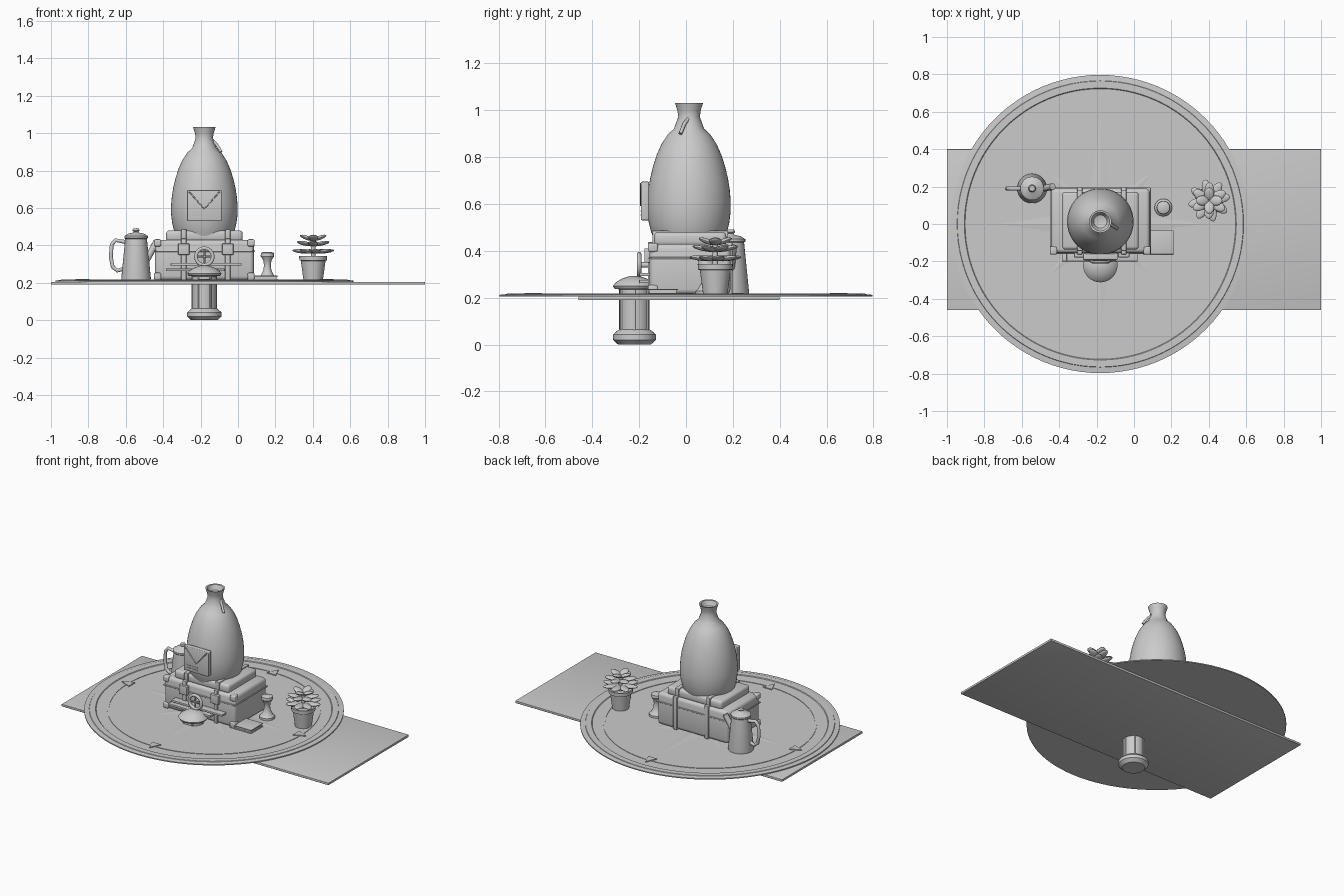
import bpy, bmesh, math
from mathutils import Vector

if "Cube" in bpy.data.objects:
    bpy.data.objects.remove(bpy.data.objects["Cube"])

clay = bpy.data.materials.new("plain_grey")
clay.use_nodes = True
GREY = (0.6, 0.6, 0.6, 1)
clay.diffuse_color = GREY
clay.node_tree.nodes["Principled BSDF"].inputs["Base Color"].default_value = GREY


def finish(name, bm, loc=(0, 0, 0), smooth=True):
    bmesh.ops.recalc_face_normals(bm, faces=bm.faces)
    mesh = bpy.data.meshes.new(name)
    bm.to_mesh(mesh)
    bm.free()
    obj = bpy.data.objects.new(name, mesh)
    bpy.context.collection.objects.link(obj)
    obj.location = loc
    mesh.materials.append(clay)
    if smooth:
        bpy.ops.object.select_all(action='DESELECT')
        obj.select_set(True)
        bpy.context.view_layer.objects.active = obj
        bpy.ops.object.shade_smooth_by_angle(angle=math.radians(35))
    return obj


def lathe(name, profile, loc, steps=48):
    """Spin (radius, height) points around the vertical axis."""
    bm = bmesh.new()
    pts = [bm.verts.new((r, 0, z)) for r, z in profile]
    edges = [bm.edges.new(pair) for pair in zip(pts, pts[1:])]
    bmesh.ops.spin(bm, geom=pts + edges, cent=(0, 0, 0), axis=(0, 0, 1),
                   angle=math.tau, steps=steps)
    bmesh.ops.remove_doubles(bm, verts=bm.verts, dist=0.0003)
    return finish(name, bm, loc)


def box(name, x, y, z, bevel=0.0):
    """Box between (low, high) limits on each axis."""
    bm = bmesh.new()
    bmesh.ops.create_cube(bm, size=1)
    for v in bm.verts:
        v.co = [lim[0] if c < 0 else lim[1] for c, lim in zip(v.co, (x, y, z))]
    if bevel:
        bmesh.ops.bevel(bm, geom=bm.edges[:], offset=bevel, segments=3,
                        profile=0.5, affect='EDGES')
    return finish(name, bm)


def tube(name, points, radius, closed=False):
    curve = bpy.data.curves.new(name, 'CURVE')
    curve.dimensions = '3D'
    curve.bevel_depth = radius
    curve.bevel_resolution = 3
    curve.use_fill_caps = True
    spline = curve.splines.new('POLY')
    spline.points.add(len(points) - 1)
    for p, co in zip(spline.points, points):
        p.co = (*co, 1)
    spline.use_cyclic_u = closed
    curve.materials.append(clay)
    obj = bpy.data.objects.new(name, curve)
    bpy.context.collection.objects.link(obj)
    return obj


def polar(r, a):
    return Vector((r * math.cos(a), r * math.sin(a), 0))


# Mat and round compass tray
CX = -0.18
box("base_mat", (-1, 1), (-0.46, 0.4), (0.19, 0.205), 0.002)
lathe("compass_tray", [(0, 0.205), (0.797, 0.205), (0.797, 0.212), (0.766, 0.215),
                       (0.764, 0.218), (0.727, 0.218), (0.723, 0.214), (0, 0.214)],
      (CX, 0, 0), 96)
lathe("compass_ring", [(0.644, 0.213), (0.644, 0.217), (0.656, 0.217), (0.656, 0.213)],
      (CX, 0, 0), 96)

# Faceted compass star with long and short points
for name, reach, width, turn in (("long_points", 0.54, 0.1, 0),
                                 ("short_points", 0.385, 0.1, math.pi / 4)):
    bm = bmesh.new()
    centre = bm.verts.new((0, 0, 0.008))
    rim = [bm.verts.new(polar(width if i % 2 else reach, turn + i * math.pi / 4))
           for i in range(8)]
    for i in range(8):
        bm.faces.new((centre, rim[i], rim[(i + 1) % 8]))
    finish("compass_" + name, bm, (CX, 0, 0.2145), False)

# Direction arrows outside the ring
for i in range(4):
    a = i * math.pi / 2
    side = polar(0.033, a + math.pi / 2)
    bm = bmesh.new()
    face = bm.faces.new([bm.verts.new(p) for p in
                         (polar(0.69, a), polar(0.615, a) + side, polar(0.615, a) - side)])
    top = bmesh.ops.extrude_face_region(bm, geom=[face])
    for v in top["geom"]:
        if isinstance(v, bmesh.types.BMVert):
            v.co.z += 0.007
    finish("direction_arrow", bm, (CX, 0, 0.213), False)

# Stacked suitcases with straps and buckles
box("suitcase", (-0.445, 0.085), (-0.155, 0.19), (0.214, 0.43), 0.022)
box("top_case", (-0.385, 0.025), (-0.137, 0.172), (0.42, 0.48), 0.018)
box("suitcase_lid_seam", (-0.45, 0.09), (-0.16, 0.195), (0.365, 0.373), 0.003)
for x in (-0.29, -0.055):
    box("suitcase_strap", (x - 0.014, x + 0.014), (-0.163, 0.198), (0.214, 0.437), 0.004)
    box("top_strap", (x - 0.014, x + 0.014), (-0.144, 0.18), (0.43, 0.486), 0.004)
    box("strap_buckle", (x - 0.03, x + 0.03), (-0.178, -0.15), (0.35, 0.41), 0.004)
for x in (-0.445, 0.055):
    for z in (0.216, 0.395):
        box("corner_guard", (x - 0.004, x + 0.034), (-0.163, -0.12), (z, z + 0.038), 0.008)
for z, left, right in ((0.262, -0.385, -0.07), (0.292, -0.36, 0.02)):
    box("front_rail", (left, right), (-0.2, -0.15), (z, z + 0.014), 0.003)

# Ring dial on the case front
dial = Vector((CX, -0.2, 0.34))
loop = [dial + Vector((0.045 * math.cos(t), 0, 0.045 * math.sin(t)))
        for t in (math.tau * i / 32 for i in range(32))]
tube("dial_ring", loop, 0.01, True)
for a in (0, math.pi / 2):
    d = Vector((math.cos(a), 0, math.sin(a))) * 0.045
    tube("dial_spoke", [dial - d, dial + d], 0.005)
tube("dial_axle", [dial, dial + Vector((0, 0.06, 0))], 0.012)

# Egg shaped sack with flared neck and tie
lathe("sack", [(0, 0.45), (0.15, 0.45), (0.162, 0.48), (0.172, 0.52), (0.178, 0.57),
               (0.178, 0.61), (0.174, 0.66), (0.166, 0.71), (0.154, 0.76),
               (0.138, 0.81), (0.118, 0.855), (0.092, 0.895), (0.064, 0.922),
               (0.056, 0.945), (0.046, 0.972), (0.05, 1.0), (0.06, 1.032),
               (0.05, 1.03), (0.035, 1.0), (0, 0.99)], (CX, 0.013, 0))
tube("tie_end", [(-0.142, 0.012, 0.968), (-0.115, -0.008, 0.94), (-0.09, -0.024, 0.9)], 0.008)

# Envelope on the sack front
box("envelope", (-0.272, -0.088), (-0.192, -0.158), (0.53, 0.695), 0.005)
tube("envelope_flap", [(-0.262, -0.192, 0.688), (CX, -0.193, 0.595), (-0.098, -0.192, 0.688)], 0.004)
for z in (0.55, 0.567):
    box("envelope_line", (-0.25, -0.17), (-0.195, -0.19), (z, z + 0.005))

# Coffee pot
POT = (-0.545, 0.19, 0)
lathe("coffee_pot", [(0, 0.214), (0.078, 0.214), (0.079, 0.225), (0.058, 0.435),
                     (0.063, 0.44), (0.063, 0.45), (0.045, 0.462), (0.018, 0.468),
                     (0.012, 0.473), (0.02, 0.48), (0.015, 0.49), (0, 0.492)], POT)
tube("pot_handle", [(-0.6, 0.19, 0.418), (-0.655, 0.19, 0.428), (-0.675, 0.19, 0.405),
                    (-0.68, 0.19, 0.34), (-0.67, 0.19, 0.285), (-0.645, 0.19, 0.265),
                    (-0.612, 0.19, 0.275)], 0.011)
tube("pot_spout", [(-0.49, 0.19, 0.32), (-0.462, 0.195, 0.37), (-0.435, 0.2, 0.42)], 0.018)

# Turned game piece and small book
lathe("game_piece", [(0, 0.214), (0.047, 0.214), (0.047, 0.228), (0.036, 0.238), (0.022, 0.265),
                     (0.018, 0.295), (0.022, 0.32), (0.036, 0.342), (0.034, 0.36),
                     (0.02, 0.366), (0, 0.366)], (0.157, 0.088, 0), 32)
box("book_pages", (0.05, 0.205), (-0.155, -0.04), (0.214, 0.236))
for z in (0.214, 0.232):
    box("book_cover", (0.05, 0.212), (-0.162, -0.034), (z, z + 0.006), 0.001)

# Lantern passing through the tray
lathe("lantern", [(0, 0), (0.07, 0), (0.092, 0.02), (0.092, 0.042), (0.072, 0.06),
                  (0.065, 0.064), (0.065, 0.235), (0.085, 0.238), (0.092, 0.25),
                  (0.08, 0.265), (0.05, 0.283), (0.02, 0.292), (0, 0.293)],
      (CX, -0.22, 0), 32)
for i in range(6):
    p = polar(0.064, i * math.pi / 3) + Vector((CX, -0.22, 0))
    tube("lantern_rib", [p + Vector((0, 0, 0.055)), p + Vector((0, 0, 0.24))], 0.005)

# Potted succulent
PLANT = Vector((0.402, 0.125, 0))
lathe("plant_pot", [(0, 0.214), (0.052, 0.214), (0.066, 0.318), (0.074, 0.32),
                    (0.075, 0.344), (0.066, 0.344), (0.064, 0.332), (0, 0.332)], PLANT, 32)
tube("plant_stem", [PLANT + Vector((0, 0, 0.33)), PLANT + Vector((0, 0, 0.43))], 0.012)
for count, reach, height, tilt, turn in ((8, 0.115, 0.362, 0.1, 0.2),
                                         (6, 0.1, 0.4, 0.2, 0.5), (4, 0.075, 0.428, 0.35, 0)):
    for i in range(count):
        bm = bmesh.new()
        bmesh.ops.create_uvsphere(bm, u_segments=12, v_segments=8, radius=1)
        for v in bm.verts:
            v.co = (v.co.x * reach / 2 + reach / 2, v.co.y * 0.027, v.co.z * 0.011)
        leaf = finish("leaf", bm, PLANT + Vector((0, 0, height)))
        leaf.rotation_euler = (0, -tilt, turn + i * math.tau / count)
